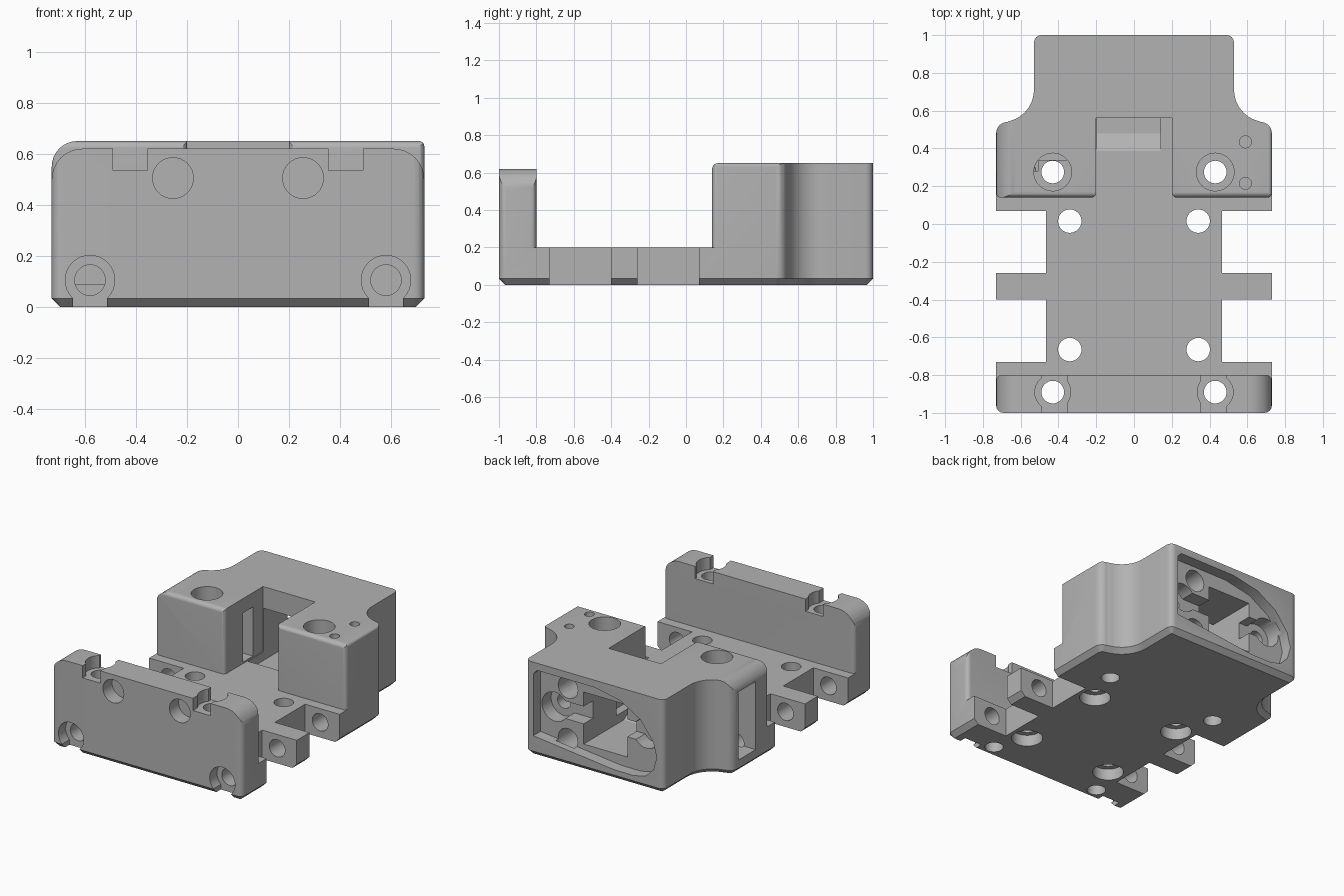
import bpy, bmesh, math

if "Cube" in bpy.data.objects:
    bpy.data.objects.remove(bpy.data.objects["Cube"])

grey = bpy.data.materials.new("mid grey")
grey.diffuse_color = (0.45, 0.45, 0.45, 1)
grey.use_nodes = True
grey.node_tree.nodes["Principled BSDF"].inputs["Base Color"].default_value = grey.diffuse_color


def to_world(a, b, d, axis):
    """Place a 2D profile point (a, b) at distance d along an axis."""
    return {"x": (d, a, b), "y": (a, d, b), "z": (a, b, d)}[axis]


def loft(name, rings, axis):
    """Closed solid through rings of (distance, profile points)."""
    bm = bmesh.new()
    loops = [[bm.verts.new(to_world(a, b, d, axis)) for a, b in pts] for d, pts in rings]
    n = len(loops[0])
    bm.faces.new(loops[0])
    bm.faces.new(loops[-1])
    for low, high in zip(loops, loops[1:]):
        for i in range(n):
            j = (i + 1) % n
            bm.faces.new((low[i], low[j], high[j], high[i]))
    bmesh.ops.recalc_face_normals(bm, faces=bm.faces[:])
    if bm.calc_volume(signed=True) < 0:
        bmesh.ops.reverse_faces(bm, faces=bm.faces[:])
    mesh = bpy.data.meshes.new(name)
    bm.to_mesh(mesh)
    bm.free()
    ob = bpy.data.objects.new(name, mesh)
    bpy.context.scene.collection.objects.link(ob)
    return ob


def volume(mesh):
    bm = bmesh.new()
    bm.from_mesh(mesh)
    v = bm.calc_volume(signed=True)
    bm.free()
    return v


def arc(cx, cy, r, a0, a1, n):
    return [(cx + r * math.cos(math.radians(a0 + (a1 - a0) * i / n)),
             cy + r * math.sin(math.radians(a0 + (a1 - a0) * i / n))) for i in range(n + 1)]


def outline(d):
    """Mirrored plan with ears and a narrower, scooped tail, inset by d."""
    half = (arc(0.69, -0.96, 0.04 - d, -90, 0, 4) + arc(0.67, 0.48, 0.06 - d, 0, 90, 6)
            + arc(0.70, 0.71, 0.17 + d, 258, 180, 12) + arc(0.49, 0.96, 0.04 - d, 0, 90, 4))
    return half + [(-x, y) for x, y in reversed(half)]


# Body with a chamfered underside
body = loft("mount_body", [(0, outline(0.033)), (0.033, outline(0)), (0.65, outline(0))], "z")


def cut(pts, axis, lo, hi):
    """Subtract a prism, keeping only a sound result."""
    tool = loft("cutter", [(lo, pts), (hi, pts)], axis)
    tool.hide_render = True
    before = volume(body.data)
    for solver in ("MANIFOLD", "EXACT"):
        mod = body.modifiers.new("cut", "BOOLEAN")
        mod.operation = "DIFFERENCE"
        mod.solver = solver
        mod.object = tool
        bpy.context.view_layer.update()
        graph = bpy.context.evaluated_depsgraph_get()
        result = bpy.data.meshes.new_from_object(body.evaluated_get(graph))
        body.modifiers.clear()
        if 0.4 * before < volume(result) < before - 1e-7:
            body.data = result
            break
    bpy.data.objects.remove(tool)


def box(x0, x1, y0, y1, z0, z1):
    cut([(x0, y0), (x1, y0), (x1, y1), (x0, y1)], "z", z0, z1)


def bore(a, b, r, axis, lo, hi, n=32):
    cut(arc(a, b, r, 0, 360 * (n - 1) / n, n - 1), axis, lo, hi)


def round_edge(a, b, sa, sb, r, axis, lo, hi):
    """Round the outside corner at (a, b), whose material lies towards (-sa, -sb)."""
    e = 0.02
    quarter = [(a - sa * r + sa * r * math.cos(t), b - sb * r + sb * r * math.sin(t))
               for t in [math.pi / 2 * i / 8 for i in range(9)]]
    cut([(a + sa * e, b - sb * r)] + quarter
        + [(a - sa * r, b + sb * e), (a + sa * e, b + sb * e)], axis, lo, hi)


# Open deck between the front wall and rear block, and the block's pocket
box(-1, 1, -0.8, 0.14, 0.2, 0.8)
box(-0.2, 0.2, 0.1, 0.56, 0.2, 0.8)
box(-1, 1, -1.1, -0.79, 0.62, 0.8)

for s in (-1, 1):
    # Side notches leaving the tabs
    for y0, y1 in ((-0.73, -0.4), (-0.26, 0.07)):
        box(*sorted((s * 0.465, s * 0.9)), y0, y1, -0.1, 0.3)
    # Rounded wall and block edges
    round_edge(s * 0.73, 0.62, s, 1, 0.12, "y", -1.1, -0.79)
    round_edge(s * 0.73, -0.8, s, 1, 0.03, "z", 0.2, 0.8)
    round_edge(s * 0.73, 0.14, s, -1, 0.025, "z", 0.2, 0.8)
    round_edge(s * 0.2, 0.14, -s, -1, 0.025, "z", 0.2, 0.8)
round_edge(0.14, 0.65, -1, 1, 0.03, "x", -1, 1)
round_edge(-0.73, 0.65, -1, 1, 0.1, "y", 0.1, 0.7)
round_edge(0.73, 0.65, 1, 1, 0.02, "y", 0.1, 0.58)

for s in (-1, 1):
    # Vertical screw holes and top seats
    bore(s * 0.43, -0.89, 0.06, "z", -0.1, 0.8)
    bore(s * 0.43, -0.89, 0.095, "z", 0.535, 0.8)
    box(s * 0.4225 - 0.0675, s * 0.4225 + 0.0675, -1.1, -0.7, 0.535, 0.8)
    bore(s * 0.43, 0.275, 0.06, "z", -0.1, 0.8)
    bore(s * 0.43, 0.275, 0.1, "z", 0.3, 0.8)
    # Deck holes with seats underneath
    for y in (0.015, -0.665):
        bore(s * 0.34, y, 0.062, "z", -0.1, 0.3)
        bore(s * 0.34, y, 0.1, "z", -0.1, 0.08)
    # Long tab holes with keyhole seats at the front
    bore(s * 0.58, 0.105, 0.06, "y", -1.1, 0.3)
    bore(s * 0.58, 0.105, 0.097, "y", -1.1, -0.92)
    box(s * 0.58 - 0.0675, s * 0.58 + 0.0675, -1.1, -0.92, -0.1, 0.105)
    # Blind holes in the front wall
    bore(s * 0.255, 0.505, 0.08, "y", -1.1, -0.9)
for y in (0.435, 0.215):
    bore(0.59, y, 0.032, "z", 0.45, 0.8, 20)

# Rear connector recess
cut([(0.47, 0.14), (0.47, 0.57), (0.44, 0.6), (0, 0.6), (-0.2, 0.56), (-0.35, 0.47),
     (-0.45, 0.34), (-0.475, 0.24), (-0.45, 0.15), (-0.39, 0.09), (-0.3, 0.07),
     (-0.15, 0.07)], "y", 0.92, 1.1)
# Connector channel, screw holes and passage to the pocket
box(-0.34, 0.36, 0.82, 0.95, 0.28, 0.4)
for x in (-0.34, 0.36):
    bore(x, 0.34, 0.1, "y", 0.82, 0.95)
    bore(x, 0.34, 0.05, "y", 0.65, 0.9)
for z in (0.14, 0.5):
    bore(0.26, z, 0.075, "y", 0.7, 0.95)
cut([(0.37, 0.21), (0.48, 0.14), (0.97, 0.14), (0.97, 0.5), (0.37, 0.5)], "x", -0.195, 0.14)

# Side window and slot through to the pocket
box(-0.9, -0.505, 0.28, 0.47, 0.09, 0.56)
box(-0.55, -0.1, 0.34, 0.45, 0.21, 0.55)

# Finish: one colour, smooth curves with crisp edges
body.data.materials.clear()
body.data.materials.append(grey)
body.select_set(True)
bpy.context.view_layer.objects.active = body
bpy.ops.object.shade_smooth_by_angle(angle=math.radians(30))
